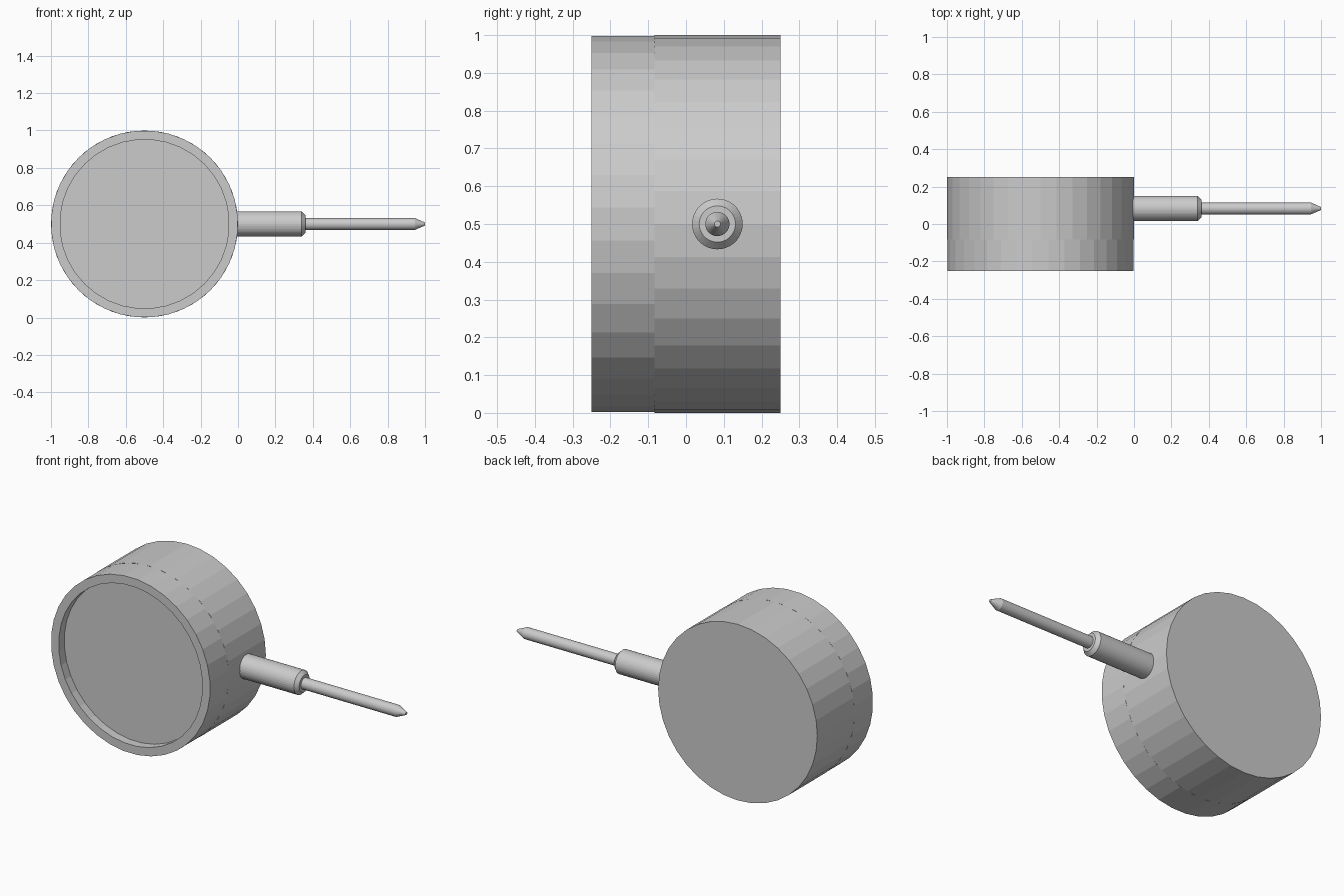
import bpy, bmesh
from math import pi, radians
from mathutils import Matrix

if "Cube" in bpy.data.objects:
    bpy.data.objects.remove(bpy.data.objects["Cube"])


def lathe(name, profile, matrix, sides=36, turn=0.0):
    """Spin (radius, height) points around local z, cap both ends, place with matrix."""
    bm = bmesh.new()
    rings = []
    for r, h in profile:
        ring = bmesh.ops.create_circle(bm, segments=sides, radius=r,
                                       matrix=Matrix.Translation((0, 0, h)))
        rings.append(ring["verts"])
    for a, b in zip(rings, rings[1:]):
        for i in range(sides):
            j = (i + 1) % sides
            bm.faces.new((a[i], a[j], b[j], b[i]))
    bm.faces.new(rings[0])
    bm.faces.new(rings[-1])
    bmesh.ops.recalc_face_normals(bm, faces=bm.faces)
    bm.transform(matrix @ Matrix.Rotation(turn, 4, 'Z'))
    mesh = bpy.data.meshes.new(name)
    bm.to_mesh(mesh)
    bm.free()
    obj = bpy.data.objects.new(name, mesh)
    bpy.context.collection.objects.link(obj)
    return obj


# Local z points to -y for the dial, and to +x for the stem
dial_axis = Matrix.Translation((-0.5, 0, 0.5)) @ Matrix.Rotation(pi / 2, 4, 'X')
stem_axis = Matrix.Translation((0, 0.083, 0.5)) @ Matrix.Rotation(pi / 2, 4, 'Y')

# Round case at the back
lathe("case", [(0.5, -0.25), (0.5, 0.083)], dial_axis)

# Front bezel with the recessed dial face, turned half a facet
lathe("bezel", [(0.5, 0.083), (0.5, 0.25), (0.452, 0.25), (0.452, 0.2)],
      dial_axis, turn=radians(5))

# Stem sleeve with chamfered end
lathe("stem", [(0.067, -0.02), (0.067, 0.34), (0.048, 0.36)], stem_axis)

# Plunger rod with tapered tip
lathe("plunger", [(0.032, 0.35), (0.032, 0.945), (0.008, 1.0)], stem_axis)
